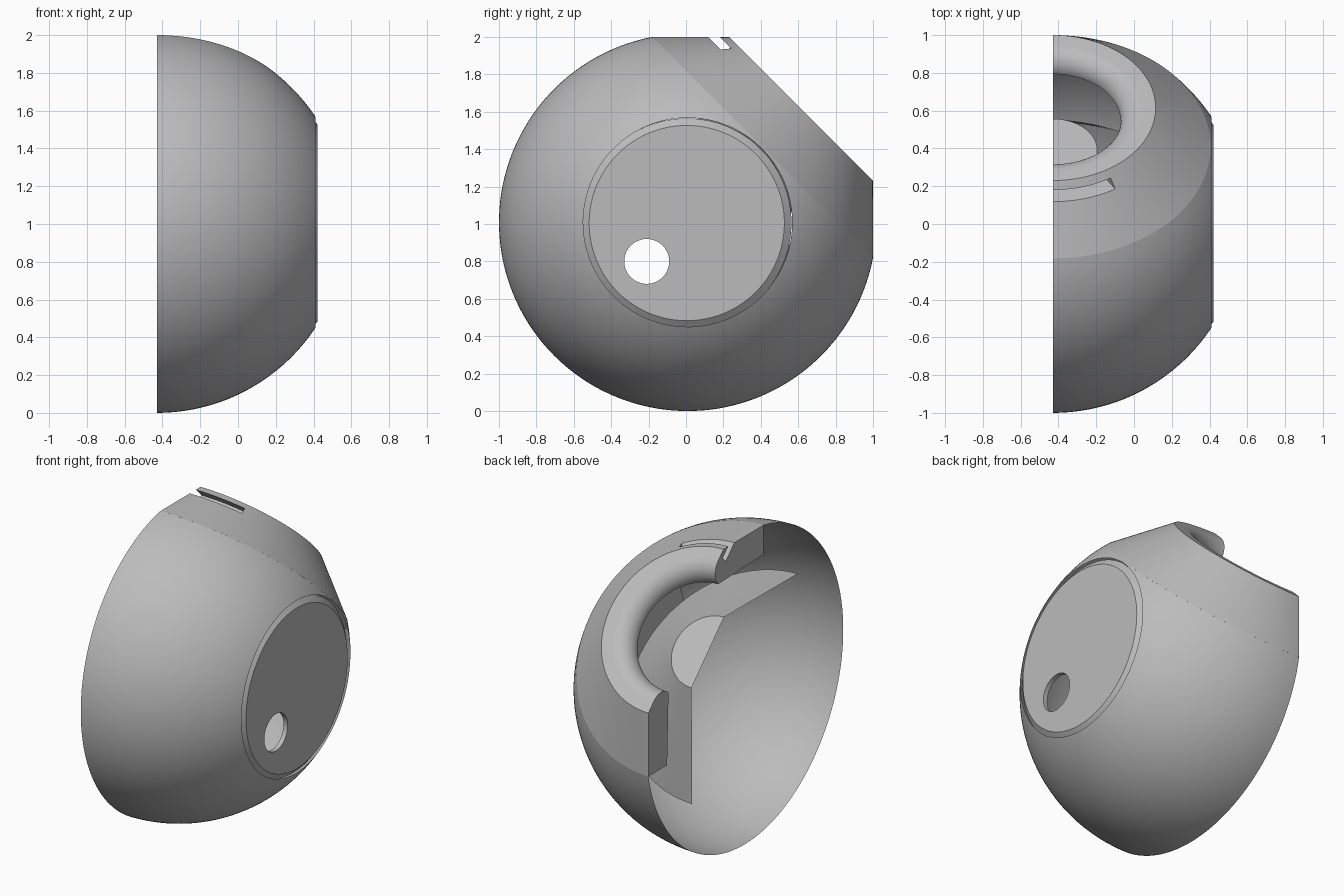
import bpy, bmesh, math
from mathutils import Vector

cube = bpy.data.objects.get("Cube")
if cube:
    bpy.data.objects.remove(cube)

gray = bpy.data.materials.new("warm_gray")
gray.use_nodes = True
COLOR = (0.5, 0.5, 0.5, 1)
gray.diffuse_color = COLOR
gray.node_tree.nodes["Principled BSDF"].inputs["Base Color"].default_value = COLOR

R = 1.009                                  # ball radius
CENTER = Vector((-0.43, 0.009, R))
AXIS = Vector((0, 1, 1)).normalized()      # tilted axis of the mouth
UP = Vector((0, -1, 1)).normalized()
SIDE = Vector((1, 0, 0))


def finish(bm, name, angle=8):
    mesh = bpy.data.meshes.new(name)
    bm.to_mesh(mesh)
    bm.free()
    ob = bpy.data.objects.new(name, mesh)
    bpy.context.collection.objects.link(ob)
    mesh.materials.append(gray)
    bpy.ops.object.select_all(action='DESELECT')
    ob.select_set(True)
    bpy.context.view_layer.objects.active = ob
    bpy.ops.object.shade_smooth_by_angle(angle=math.radians(angle))
    return ob


def lathe(bm, profile, start, end, steps, closed=False):
    """Sweep (distance, radius) points about the tilted axis, in degrees."""
    rings = []
    for i in range(steps + 1):
        a = math.radians(start + (end - start) * i / steps)
        out = UP * math.cos(a) + SIDE * math.sin(a)
        rings.append([bm.verts.new(CENTER + AXIS * d + out * r) for d, r in profile])
    n = len(profile)
    for a, b in zip(rings, rings[1:]):
        for j in range(n if closed else n - 1):
            k = (j + 1) % n
            bm.faces.new((a[j], a[k], b[k], b[j]))
    if closed:
        bm.faces.new(rings[0])
        bm.faces.new(rings[-1][::-1])


JOIN = (0.566, 0.8355)                     # where ball meets collar
RIM = (0.857, 0.5445)

# Half ball shell, flattened where the side plate sits
bm = bmesh.new()
a_end = math.acos(JOIN[0] / R)
ball = [(R * math.cos(a), R * math.sin(a)) for a in
        (math.pi + (a_end - math.pi) * i / 48 for i in range(49))]
lathe(bm, ball, 0, 180, 90)
bmesh.ops.remove_doubles(bm, verts=bm.verts, dist=0.0001)
bmesh.ops.bisect_plane(bm, geom=bm.verts[:] + bm.edges[:] + bm.faces[:],
                       plane_co=(0.41, 0, 0), plane_no=(1, 0, 0), clear_outer=True)
bmesh.ops.recalc_face_normals(bm, faces=bm.faces)
finish(bm, "ball_shell")

# Conical collar with a rolled lip and a short slot under the rim
lip = [(0.75 + 0.107 * math.cos(t), 0.47 - 0.11 * math.sin(t)) for t in
       (math.pi / 2 * i / 20 for i in range(21))]
inside = [(0.43, 0.70)]
slot = [(0.778, 0.6235), (0.778, 0.50), (0.822, 0.50), (0.822, 0.5795)]
bm = bmesh.new()
lathe(bm, [JOIN] + slot + [RIM] + lip + inside, 0, 32, 16, closed=True)
lathe(bm, [JOIN, RIM] + lip + inside, 32, 180, 74, closed=True)
bmesh.ops.recalc_face_normals(bm, faces=bm.faces)
finish(bm, "collar")

# Inner hollow cone with a flat top
bm = bmesh.new()
lathe(bm, [(0, 0.765), (0.54, 0.235), (0.54, 0)], 0, 180, 90)
bmesh.ops.remove_doubles(bm, verts=bm.verts, dist=0.0001)
bmesh.ops.recalc_face_normals(bm, faces=bm.faces)
finish(bm, "inner_cone")


def side_cylinder(name, r1, r2, depth, loc):
    bpy.ops.mesh.primitive_cone_add(vertices=96, radius1=r1, radius2=r2, depth=depth,
                                    location=loc, rotation=(0, math.pi / 2, 0))
    ob = bpy.context.object
    ob.name = name
    return ob


# Round side plate with an off-centre hole
hole = side_cylinder("hole_cutter", 0.12, 0.12, 0.3, (0.4, -0.21, 0.8))
plate = side_cylinder("side_plate", 0.56, 0.522, 0.03, (0.405, 0.004, 1.005))
plate.data.materials.append(gray)
cut = plate.modifiers.new("hole", 'BOOLEAN')
cut.operation = 'DIFFERENCE'
cut.object = hole
bpy.ops.object.modifier_apply(modifier="hole")
bpy.data.objects.remove(hole)
bpy.ops.object.shade_smooth_by_angle(angle=math.radians(20))
